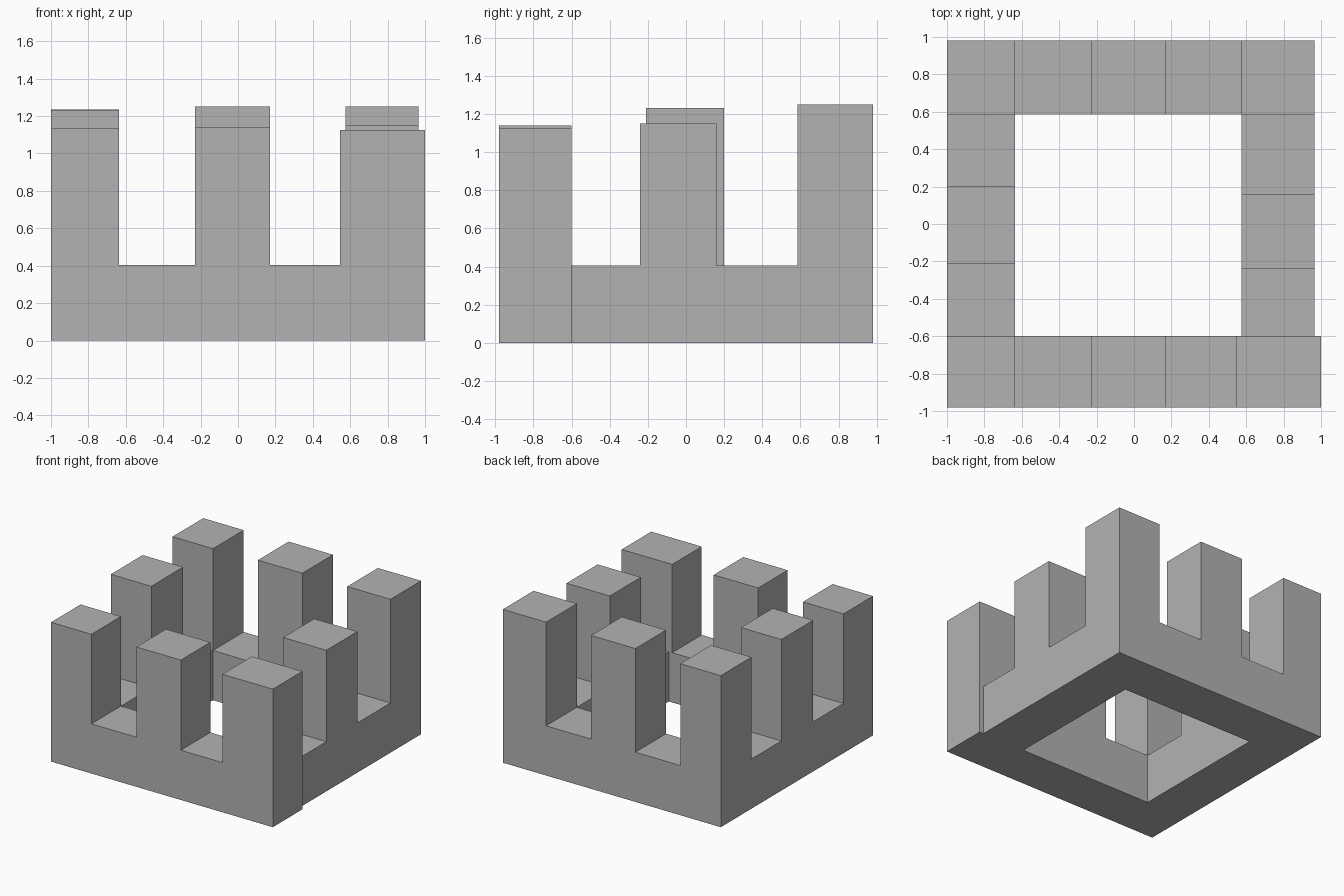
import bpy
import bmesh

cube = bpy.data.objects.get("Cube")
if cube:
    bpy.data.objects.remove(cube, do_unlink=True)

BASE = 0.405
LEFT, RIGHT = (-1.0, -0.635), (0.575, 0.965)
MID, FRONT_RIGHT = (-0.23, 0.17), (0.545, 1.0)
FRONT, BACK = (-0.98, -0.6), (0.585, 0.98)
MID_LEFT, MID_RIGHT = (-0.21, 0.2), (-0.24, 0.16)

# Pillars: x range, y range, top height
pillars = [
    (LEFT, FRONT, 1.135), (MID, FRONT, 1.14), (FRONT_RIGHT, FRONT, 1.125),
    (LEFT, MID_LEFT, 1.232), (RIGHT, MID_RIGHT, 1.15),
    (LEFT, BACK, 1.235), (MID, BACK, 1.25), (RIGHT, BACK, 1.25),
]


def between(a, b):
    return (a[1], b[0])


# Low wall pieces that link the pillars into a ring
links = [
    (between(LEFT, MID), FRONT), (between(MID, FRONT_RIGHT), FRONT),
    (between(LEFT, MID), BACK), (between(MID, RIGHT), BACK),
    (LEFT, between(FRONT, MID_LEFT)), (LEFT, between(MID_LEFT, BACK)),
    (RIGHT, between(FRONT, MID_RIGHT)), (RIGHT, between(MID_RIGHT, BACK)),
]

bm = bmesh.new()


def cell(xs, ys, back_edge=()):
    """One flat plan cell; back_edge adds corners where a wall meets it."""
    pts = [(xs[0], ys[0]), (xs[1], ys[0]), (xs[1], ys[1])]
    pts += [(x, ys[1]) for x in back_edge] + [(xs[0], ys[1])]
    return bm.faces.new([bm.verts.new((x, y, 0)) for x, y in pts])


def raise_faces(faces, height):
    """Extrude faces up and return the new top faces."""
    ret = bmesh.ops.extrude_face_region(bm, geom=faces, use_keep_orig=False)["geom"]
    for v in ret:
        if isinstance(v, bmesh.types.BMVert):
            v.co.z = height
    return [f for f in ret if isinstance(f, bmesh.types.BMFace)]


# Plan of the ring, kept as the underside
for xs, ys, top in pillars:
    cell(xs, ys, RIGHT[::-1] if xs == FRONT_RIGHT else ())
for xs, ys in links:
    cell(xs, ys)
bmesh.ops.remove_doubles(bm, verts=bm.verts[:], dist=0.001)
under = bmesh.ops.duplicate(bm, geom=bm.faces[:])["geom"]
copies = {f for f in under if isinstance(f, bmesh.types.BMFace)}

# Base ring, then each pillar
tops = raise_faces([f for f in bm.faces if f not in copies], BASE)
for xs, ys, height in pillars:
    cx, cy = sum(xs) / 2, sum(ys) / 2
    face = min(tops, key=lambda f: (f.calc_center_bounds().x - cx) ** 2
               + (f.calc_center_bounds().y - cy) ** 2)
    tops.remove(face)
    raise_faces([face], height)

# Close the underside and merge coplanar strips
bmesh.ops.remove_doubles(bm, verts=bm.verts[:], dist=0.001)
bmesh.ops.dissolve_limit(bm, angle_limit=0.01, verts=bm.verts[:], edges=bm.edges[:])
bmesh.ops.recalc_face_normals(bm, faces=bm.faces[:])

mesh = bpy.data.meshes.new("pillared_ring")
bm.to_mesh(mesh)
bm.free()
ring = bpy.data.objects.new("pillared_ring", mesh)
bpy.context.collection.objects.link(ring)

# Plain grey
grey = bpy.data.materials.new("grey")
grey.use_nodes = True
color = (0.45, 0.45, 0.45, 1)
grey.diffuse_color = color
grey.node_tree.nodes["Principled BSDF"].inputs["Base Color"].default_value = color
mesh.materials.append(grey)
